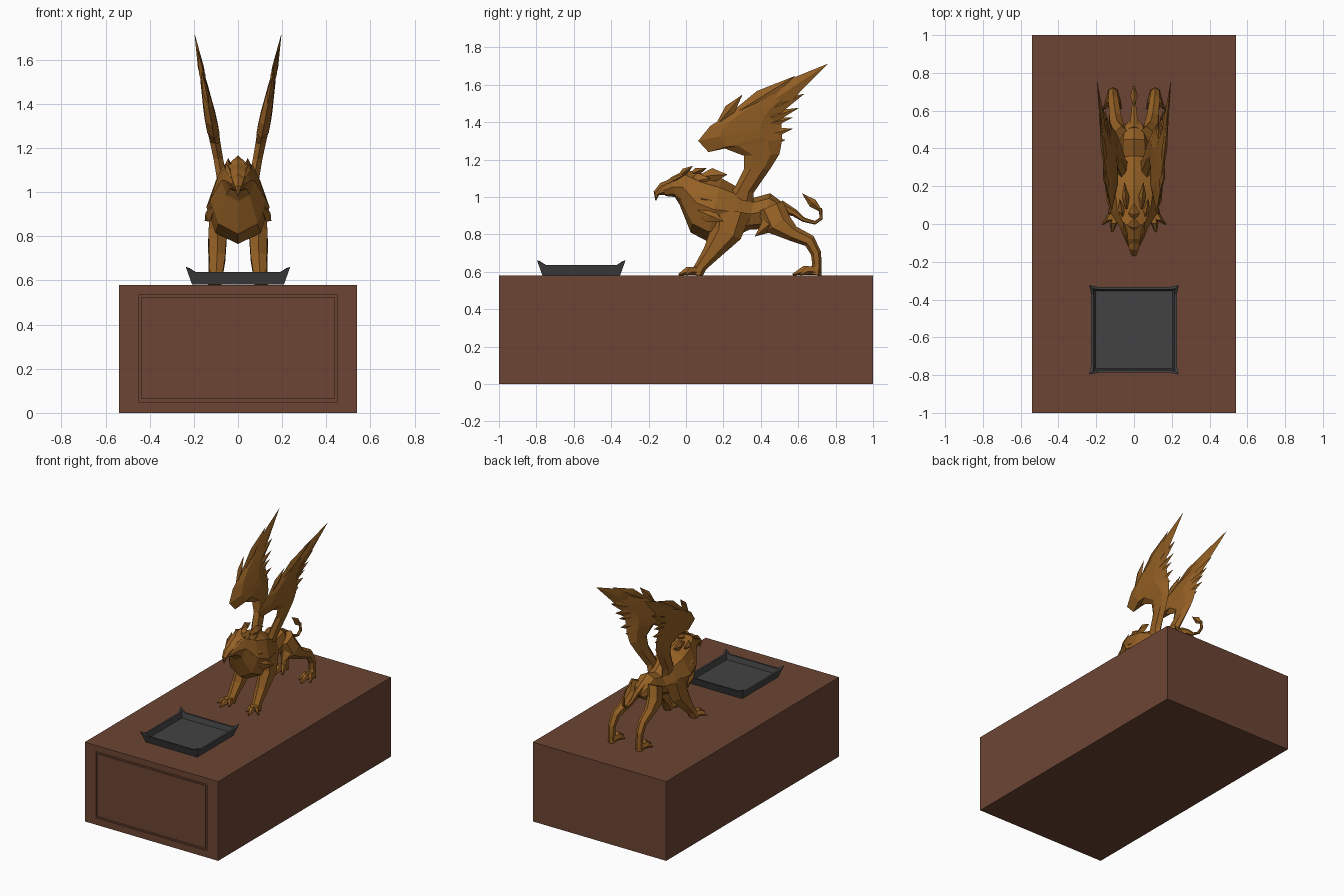
import bpy, bmesh
from math import cos, sin, pi
from mathutils import Vector as V


def material(name, rgb):
    m = bpy.data.materials.new(name)
    m.diffuse_color = (*rgb, 1)
    return m


wood = material("brown_wood", (0.15, 0.06, 0.034))
bronze = material("bronze", (0.30, 0.118, 0.018))
iron = material("dark_iron", (0.055, 0.055, 0.057))


def loft(name, loops, mat):
    """Skin a list of equal-length point loops and cap both ends."""
    bm = bmesh.new()
    rows = [[bm.verts.new(p) for p in loop] for loop in loops]
    n = len(rows[0])
    for a, b in zip(rows, rows[1:]):
        for i in range(n):
            j = (i + 1) % n
            bm.faces.new((a[i], a[j], b[j], b[i]))
    bm.faces.new(rows[0][::-1])
    bm.faces.new(rows[-1])
    bmesh.ops.recalc_face_normals(bm, faces=bm.faces)
    me = bpy.data.meshes.new(name)
    bm.to_mesh(me)
    bm.free()
    me.materials.append(mat)
    ob = bpy.data.objects.new(name, me)
    bpy.context.collection.objects.link(ob)
    return ob


def ring(a, b, w, n):
    """Oval loop spanning points a and b, with half width w along x."""
    a, b = V(a), V(b)
    return [(a + b) / 2 + (a - b) / 2 * cos(2 * pi * i / n) + V((w * sin(2 * pi * i / n), 0, 0))
            for i in range(n)]


def limb(name, path, n=6, side=1):
    """Faceted tube through (x, y, z, half depth, half width) stations."""
    pts = [V((p[0] * side, p[1], p[2])) for p in path]
    loops = []
    for i, p in enumerate(path):
        t = pts[min(i + 1, len(pts) - 1)] - pts[max(i - 1, 0)]
        u = V((0, -t.z, t.y)).normalized() * p[3]
        loops.append(ring(pts[i] + u, pts[i] - u, p[4], n))
    return loft(name, loops, bronze)


def spike(name, root, tip, depth, width, side=1, mid=0.45):
    """Pointed four-sided feather, claw or tuft."""
    m = V(root).lerp(V(tip), mid)
    return limb(name, [(*root, depth * .3, width * .3), (*m, depth, width),
                       (*tip, .001, .001)], 4, side)


# Pedestal with recessed front panel
def rect(x, z0, z1, y):
    return [(-x, y, z0), (x, y, z0), (x, y, z1), (-x, y, z1)]


loft("pedestal", [rect(.54, 0, .58, 1), rect(.54, 0, .58, -1), rect(.45, .05, .535, -1),
                  rect(.45, .05, .535, -.992), rect(.437, .063, .522, -.992),
                  rect(.437, .063, .522, -1)], wood)


# Offering tray with raised corners
def tray_loop(h, z, ch, cz):
    pts = []
    for k in range(4):
        c, s = round(cos(k * pi / 2)), round(sin(k * pi / 2))
        for x, y, zz in ((h, -.19, z), (h, .19, z), (ch, ch, cz)):
            pts.append((x * c - y * s, x * s + y * c - .56, zz))
    return pts


loft("tray", [tray_loop(.208, .581, .208, .581), tray_loop(.227, .637, .237, .662),
              tray_loop(.214, .637, .218, .655), tray_loop(.205, .6, .205, .6)], iron)

# Head, neck and torso: (top y, top z, bottom y, bottom z, half width)
torso = [(-.13, 1.065, -.11, 1.005, .03), (-.08, 1.105, -.06, 1.0, .055),
         (.0, 1.145, -.035, .96, .075), (.09, 1.125, .025, .81, .125),
         (.19, 1.10, .11, .765, .143), (.28, 1.05, .26, .79, .115),
         (.36, .995, .34, .825, .085), (.45, 1.02, .42, .83, .08),
         (.53, .96, .49, .84, .065), (.56, .91, .53, .87, .025)]
loft("torso", [ring((0, a, b), (0, c, d), w, 8) for a, b, c, d, w in torso], bronze)
limb("beak", [(0, -.08, 1.05, .045, .042), (0, -.125, 1.042, .035, .03),
              (0, -.158, 1.02, .017, .016), (0, -.162, .98, .002, .002)], 6)
spike("crest", (0, -.04, 1.11), (0, .035, 1.165), .02, .035)
spike("crest_back", (0, .02, 1.12), (0, .11, 1.155), .022, .03)

# Tail with leaf-shaped tuft
limb("tail", [(0, .5, .95, .035, .03), (0, .58, .915, .02, .018), (0, .63, .878, .012, .012),
              (0, .69, .862, .01, .01), (0, .722, .885, .01, .01), (0, .72, .94, .008, .008)])
spike("tail_tuft", (0, .722, .925), (0, .622, 1.018), .024, .02)


def wing_point(y, z):
    return (.07 + (z - 1.05) * .19, y, z)


# Wing sections: (leading y, z, trailing y, z, half thickness)
wing = [(.22, 1.0, .36, .97, .03), (.26, 1.05, .36, 1.02, .028), (.31, 1.15, .45, 1.15, .025),
        (.31, 1.22, .50, 1.23, .027), (.20, 1.262, .515, 1.31, .03),
        (.12, 1.24, .51, 1.35, .032), (.065, 1.30, .51, 1.39, .03),
        (.13, 1.38, .51, 1.44, .024), (.24, 1.45, .54, 1.5, .018), (.40, 1.535, .60, 1.57, .008)]
# Feathers: (root y, z, tip y, z, half depth)
feathers = [(.32, 1.42, .755, 1.71, .055), (.22, 1.42, .58, 1.645, .04),
            (.17, 1.39, .30, 1.545, .03), (.35, 1.42, .63, 1.55, .04),
            (.32, 1.38, .60, 1.475, .035), (.32, 1.36, .57, 1.425, .03),
            (.32, 1.31, .57, 1.365, .035), (.32, 1.27, .53, 1.305, .035)]
front_toes = [(.165, .0), (.115, -.04), (.07, .0)]
hind_toes = [(.155, .61), (.11, .57), (.07, .61)]
# Neck feathers: (root, tip) on each side
ruff = [((.055, .02, 1.08), (.075, .13, 1.10)), ((.085, .03, 1.0), (.125, .15, .98)),
        ((.11, .06, .93), (.15, .2, .87)), ((.04, .08, 1.11), (.05, .22, 1.12))]

for side, tag in ((1, "left"), (-1, "right")):
    # Wings
    flip = V((side, 1, 1))
    loft(f"{tag}_wing", [ring(V(wing_point(a, b)) * flip, V(wing_point(c, d)) * flip, w, 6)
                         for a, b, c, d, w in wing], bronze)
    for i, (a, b, c, d, w) in enumerate(feathers):
        spike(f"{tag}_feather_{i}", wing_point(a, b), wing_point(c, d), w, .014, side, .5)
    # Brow and ruff
    spike(f"{tag}_brow", (.03, -.1, 1.07), (.055, .01, 1.13), .014, .015, side)
    for i, (a, b) in enumerate(ruff):
        spike(f"{tag}_ruff_{i}", a, b, .04, .02, side)
    # Front leg
    limb(f"{tag}_front_leg", [(.085, .24, .93, .11, .045), (.092, .215, .81, .085, .048),
                              (.094, .135, .70, .048, .042), (.098, .08, .63, .032, .034),
                              (.105, .055, .585, .035, .035)], 6, side)
    for i, (x, y) in enumerate(front_toes):
        limb(f"{tag}_front_toe_{i}", [(.1, .085, .605, .024, .02),
                                      ((.1 + x) / 2, (.05 + y) / 2, .606, .024, .02),
                                      (x, y, .585, .005, .006)], 5, side)
    # Hind leg
    limb(f"{tag}_hind_leg", [(.065, .45, .95, .075, .045), (.09, .49, .86, .075, .045),
                             (.1, .57, .805, .042, .036), (.11, .66, .765, .034, .03),
                             (.112, .695, .70, .028, .025), (.112, .70, .64, .025, .024),
                             (.112, .69, .585, .035, .03)], 6, side)
    spike(f"{tag}_knee", (.075, .5, .9), (.09, .37, .79), .045, .04, side)
    for i, (x, y) in enumerate(hind_toes):
        limb(f"{tag}_hind_toe_{i}", [(.11, .715, .605, .024, .022),
                                     ((.11 + x) / 2, (.69 + y) / 2, .61, .026, .02),
                                     (x, y, .585, .005, .006)], 5, side)
